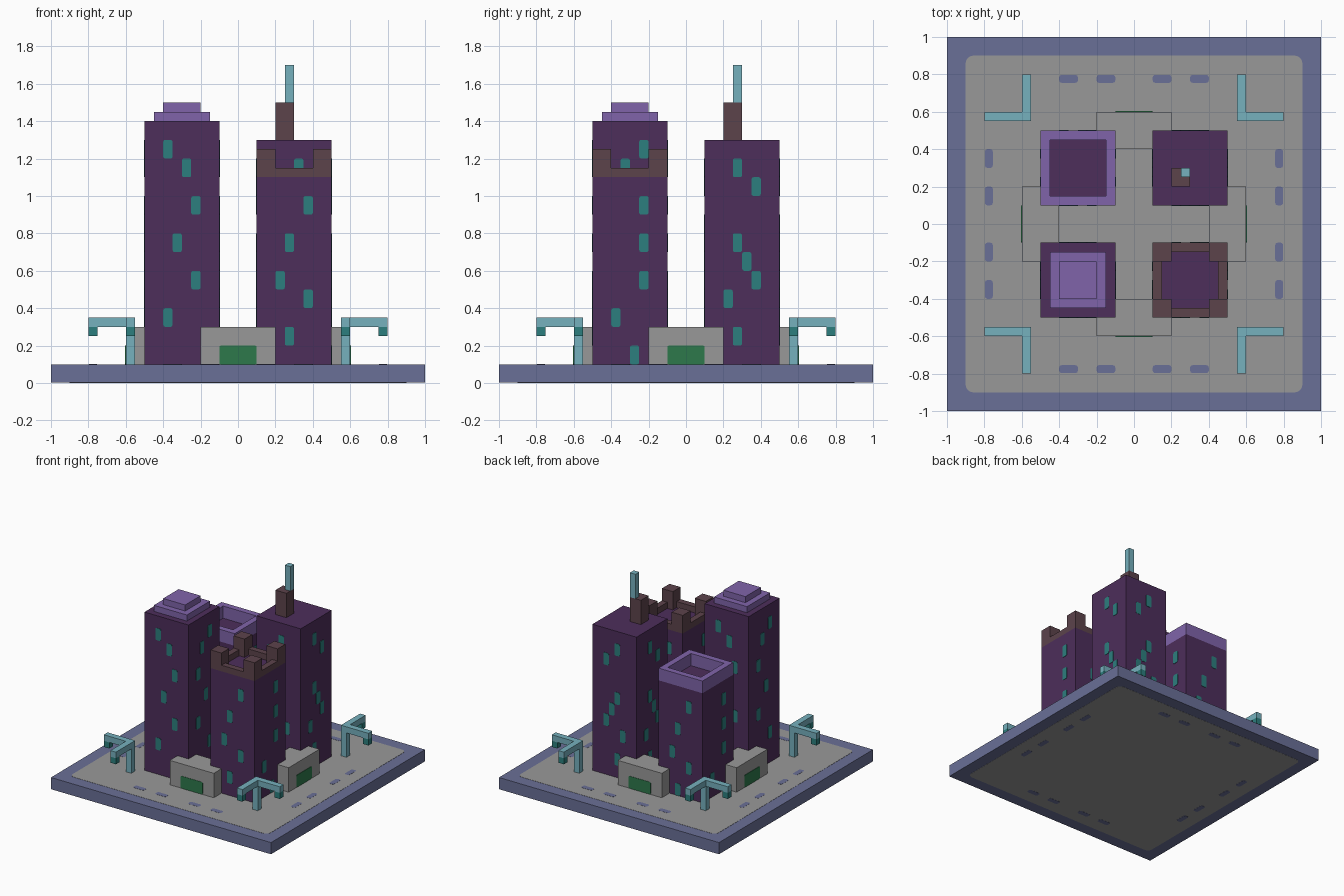
import bpy, bmesh, math
from mathutils import Matrix, Vector

if "Cube" in bpy.data.objects:
    bpy.data.objects.remove(bpy.data.objects["Cube"])


def material(name, hex_colour):
    srgb = [int(hex_colour[i:i + 2], 16) / 255 for i in (0, 2, 4)]
    lin = [c / 12.92 if c < 0.04045 else ((c + 0.055) / 1.055) ** 2.4 for c in srgb]
    m = bpy.data.materials.new(name)
    m.use_nodes = True
    m.diffuse_color = (*lin, 1)
    bsdf = m.node_tree.nodes["Principled BSDF"]
    bsdf.inputs["Base Color"].default_value = (*lin, 1)
    bsdf.inputs["Roughness"].default_value = 0.9
    return m


BLUE = material("slate blue", "6a7097")
GREY = material("paving grey", "999999")
PURPLE = material("dark purple", "4d2e5b")
LILAC = material("lilac", "8064aa")
BROWN = material("brown", "5c434b")
TEAL = material("light teal", "76b1be")
GLASS = material("deep teal", "2c7f7e")
GREEN = material("door green", "2d784b")


def add_box(bm, x0, x1, y0, y1, z0, z1, matrix=Matrix()):
    size = Matrix.Diagonal((x1 - x0, y1 - y0, z1 - z0, 1))
    place = Matrix.Translation(((x0 + x1) / 2, (y0 + y1) / 2, (z0 + z1) / 2))
    bmesh.ops.create_cube(bm, size=1, matrix=matrix @ place @ size)


def add_plate(bm, x0, x1, y0, y1, z0, z1, cut, matrix=Matrix(), steps=2):
    """Upright slab in x/y with rounded corners, extruded from z0 to z1."""
    verts = []
    corners = ((x1, y1, -1, -1), (x0, y1, 1, -1), (x0, y0, 1, 1), (x1, y0, -1, 1))
    for k, (cx, cy, sx, sy) in enumerate(corners):
        for i in range(steps + 1):
            a = math.radians(90) * (k + i / steps)
            p = Vector((cx + cut * (sx + math.cos(a)), cy + cut * (sy + math.sin(a)), z0))
            verts.append(bm.verts.new(matrix @ p))
    face = bm.faces.new(verts)
    res = bmesh.ops.extrude_face_region(bm, geom=[face])
    moved = [v for v in res["geom"] if isinstance(v, bmesh.types.BMVert)]
    bmesh.ops.translate(bm, verts=moved, vec=matrix.to_3x3() @ Vector((0, 0, z1 - z0)))


def finish(name, bm, mat):
    bmesh.ops.recalc_face_normals(bm, faces=bm.faces)
    mesh = bpy.data.meshes.new(name)
    bm.to_mesh(mesh)
    bm.free()
    mesh.materials.append(mat)
    obj = bpy.data.objects.new(name, mesh)
    bpy.context.collection.objects.link(obj)
    return obj


def boxes(name, mat, items, matrix=Matrix()):
    bm = bmesh.new()
    for item in items:
        add_box(bm, *item, matrix)
    return finish(name, bm, mat)


def turn(k):
    return Matrix.Rotation(math.radians(90 * k), 4, 'Z')


# Maps plate x/y/z to a wall facing -y: across, up, outward
WALL = Matrix.Rotation(math.radians(90), 4, 'X')

# Base slab with paving and road dashes on both faces
boxes("base_slab", BLUE, [(-1, 1, -1, 1, 0.002, 0.098)])
bm = bmesh.new()
add_plate(bm, -0.9, 0.9, -0.9, 0.9, 0.001, 0.0995, 0.04, steps=4)
finish("paving", bm, GREY)
bm = bmesh.new()
for k in range(4):
    for x in (-0.4, -0.2, 0.1, 0.3):
        for z0, z1 in ((0, 0.002), (0.098, 0.1005)):
            add_plate(bm, x, x + 0.1, -0.797, -0.755, z0, z1, 0.012, turn(k))
finish("road_dashes", bm, BLUE)

# Window layouts as (column, top height) in steps of 0.05 across
TALL = [(2, 1.3), (4, 1.2), (5, 1.0), (3, 0.8), (5, 0.6), (2, 0.4)]
TALL_MIRROR = [(7 - c, z) for c, z in TALL]
MID = [(3, 1.2), (5, 1.1), (3, 0.8), (4, 0.7), (5, 0.6), (2, 0.5), (3, 0.3)]
MID_MIRROR = [(7 - c, z) for c, z in MID]
LOW = [(5, 1.0), (3, 0.8), (2, 0.6), (5, 0.5), (3, 0.3)]
LOW_SIDE = [(5, 1.0), (5, 0.8), (5, 0.6), (2, 0.4), (4, 0.2)]
SHORT = [(c, z - 0.1) for c, z in LOW]
SHORT_SIDE = [(c, z - 0.1) for c, z in LOW_SIDE if z > 0.2]


def tower(name, cx, cy, top, layouts):
    """Tower body with windows; layouts run front, left, back, right."""
    boxes(name, PURPLE, [(cx - 0.2, cx + 0.2, cy - 0.2, cy + 0.2, 0.099, top)])
    bm = bmesh.new()
    for k, layout in enumerate(layouts):
        m = Matrix.Translation((cx, cy, 0)) @ turn(k) @ WALL
        for col, z in layout:
            x = -0.2 + col * 0.05
            add_plate(bm, x, x + 0.05, z - 0.1, z, 0.197, 0.203, 0.01, m)
    finish(name + "_windows", bm, GLASS)


tower("stepped_tower", -0.3, -0.3, 1.4, [TALL, TALL_MIRROR, TALL, TALL_MIRROR])
tower("castle_tower", 0.3, -0.3, 1.1, [LOW, LOW_SIDE, LOW, LOW_SIDE])
tower("chimney_tower", 0.3, 0.3, 1.3, [MID_MIRROR, MID, MID_MIRROR, MID])
tower("walled_tower", -0.3, 0.3, 1.0, [SHORT, SHORT_SIDE, SHORT, SHORT_SIDE])

# Stepped roof
boxes("stepped_roof", LILAC, [(-0.45, -0.15, -0.45, -0.15, 1.4, 1.45),
                              (-0.4, -0.2, -0.4, -0.2, 1.45, 1.5)])

# Battlements: low walls between taller corner posts
bm = bmesh.new()
for k in range(4):
    m = Matrix.Translation((0.3, -0.3, 0)) @ turn(k)
    add_box(bm, -0.2, -0.1, -0.2, -0.1, 1.1, 1.25, m)
    add_box(bm, -0.1, 0.1, -0.2, -0.15, 1.1, 1.15, m)
finish("battlements", bm, BROWN)

# Roof wall
bm = bmesh.new()
for k in range(4):
    m = Matrix.Translation((-0.3, 0.3, 0)) @ turn(k)
    add_box(bm, -0.2, 0.15, -0.2, -0.15, 1.0, 1.1, m)
finish("roof_wall", bm, LILAC)

# Chimney and mast
boxes("chimney", BROWN, [(0.2, 0.3, 0.2, 0.3, 1.3, 1.5)])
boxes("mast", TEAL, [(0.25, 0.3, 0.25, 0.3, 1.5, 1.7)])

# Entrance halls, doors and corner lamps, one set per side
for k, side in enumerate(("front", "left", "back", "right")):
    m = turn(k)
    boxes(side + "_entrance", GREY, [(-0.2, 0.2, -0.6, -0.4, 0.099, 0.3)], m)
    bm = bmesh.new()
    add_plate(bm, -0.1, 0.1, 0.1, 0.2, 0.597, 0.603, 0.008, m @ WALL)
    finish(side + "_door", bm, GREEN)
    boxes(side + "_lamp_post", TEAL, [(-0.6, -0.55, -0.6, -0.55, 0.099, 0.3),
                                      (-0.8, -0.55, -0.6, -0.55, 0.3, 0.35),
                                      (-0.6, -0.55, -0.8, -0.6, 0.3, 0.35)], m)
    boxes(side + "_lamps", GLASS, [(-0.8, -0.75, -0.6, -0.55, 0.25, 0.3),
                                   (-0.6, -0.55, -0.8, -0.75, 0.25, 0.3)], m)
